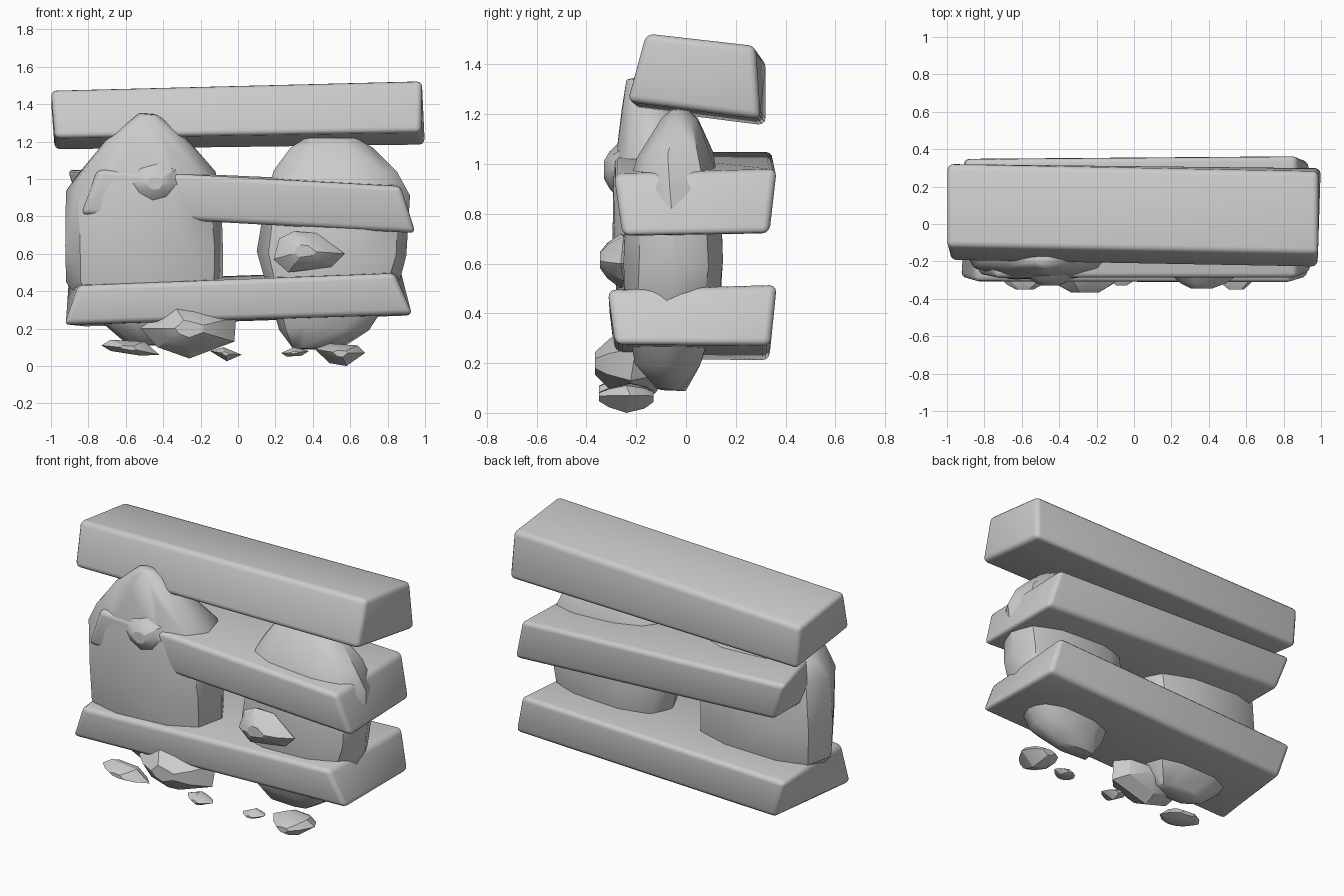
import bpy, bmesh, math, random

cube = bpy.data.objects.get("Cube")
if cube:
    bpy.data.objects.remove(cube, do_unlink=True)

stone_grey = bpy.data.materials.new("stone_grey")
stone_grey.use_nodes = True
GREY = (0.6, 0.6, 0.6, 1)
stone_grey.diffuse_color = GREY
stone_grey.node_tree.nodes["Principled BSDF"].inputs["Base Color"].default_value = GREY


def finish(name, bm, angle):
    bmesh.ops.recalc_face_normals(bm, faces=bm.faces)
    mesh = bpy.data.meshes.new(name)
    bm.to_mesh(mesh)
    bm.free()
    mesh.materials.append(stone_grey)
    obj = bpy.data.objects.new(name, mesh)
    bpy.context.collection.objects.link(obj)
    bpy.ops.object.select_all(action="DESELECT")
    obj.select_set(True)
    bpy.context.view_layer.objects.active = obj
    bpy.ops.object.shade_smooth_by_angle(angle=math.radians(angle))
    return obj


def hull(name, points, angle=30):
    bm = bmesh.new()
    for p in points:
        bm.verts.new(p)
    res = bmesh.ops.convex_hull(bm, input=bm.verts)
    loose = {v for v in res["geom_interior"] + res["geom_unused"]
             if isinstance(v, bmesh.types.BMVert)}
    bmesh.ops.delete(bm, geom=list(loose), context="VERTS")
    return finish(name, bm, angle)


def beam(name, left, right):
    """Slab between two end quads: front bottom, front top, back top, back bottom."""
    bm = bmesh.new()
    a = [bm.verts.new(p) for p in left]
    b = [bm.verts.new(p) for p in right]
    bm.faces.new(a)
    bm.faces.new(b[::-1])
    for i in range(4):
        j = (i + 1) % 4
        bm.faces.new((a[i], b[i], b[j], a[j]))
    bmesh.ops.recalc_face_normals(bm, faces=bm.faces)
    bmesh.ops.bevel(bm, geom=bm.edges[:], offset=0.03, segments=3,
                    profile=0.5, affect="EDGES")
    return finish(name, bm, 40)


def boulder(name, rings, seed):
    """Faceted boulder from levels of z, x range and y range."""
    rng = random.Random(seed)
    pts = []
    for z, x0, x1, y0, y1 in rings:
        turn = rng.uniform(-0.15, 0.15)
        for k in range(10):
            t = math.tau * k / 10 + turn
            c, s = math.cos(t), math.sin(t)
            c = math.copysign(abs(c) ** 0.75, c)
            s = math.copysign(abs(s) ** 0.75, s)
            pts.append(((x0 + x1) / 2 + c * (x1 - x0) / 2,
                        (y0 + y1) / 2 + s * (y1 - y0) / 2,
                        z + rng.uniform(-0.015, 0.015)))
    return hull(name, pts, 35)


def rock(name, outline, front, back):
    """Small stone: front outline at mid depth, shrunk towards front and back."""
    cx = sum(p[0] for p in outline) / len(outline)
    cz = sum(p[1] for p in outline) / len(outline)
    mid, half = (front + back) / 2, (back - front) / 2
    pts = []
    for depth, size in ((-1, 0.3), (-0.65, 0.65), (0, 1), (0.65, 0.75), (1, 0.35)):
        for i, (x, z) in enumerate(outline):
            wobble = 0.15 * half * (i % 2) * (1 - abs(depth))
            pts.append((cx + (x - cx) * size, mid + depth * half + wobble,
                        cz + (z - cz) * size))
    return hull(name, pts, 25)


# Three stacked slabs
beam("top_beam",
     [(-0.98, -0.2, 1.22), (-1, -0.12, 1.475), (-1, 0.32, 1.42), (-0.98, 0.32, 1.155)],
     [(0.98, -0.235, 1.25), (0.985, -0.16, 1.525), (0.985, 0.28, 1.475), (1, 0.3, 1.18)])
beam("middle_beam",
     [(-0.84, -0.27, 0.81), (-0.74, -0.29, 1.05), (-0.92, 0.35, 1.05), (-0.83, 0.33, 0.81)],
     [(0.95, -0.255, 0.71), (0.87, -0.29, 0.96), (0.87, 0.365, 0.98), (0.94, 0.335, 0.72)])
beam("bottom_beam",
     [(-0.935, -0.285, 0.22), (-0.85, -0.31, 0.43), (-0.92, 0.35, 0.45), (-0.84, 0.335, 0.21)],
     [(0.935, -0.285, 0.275), (0.835, -0.315, 0.495), (0.87, 0.365, 0.515), (0.93, 0.34, 0.27)])

# Two upright boulders
boulder("left_boulder", [
    (0.12, -0.58, -0.25, -0.16, -0.02), (0.24, -0.75, -0.16, -0.24, 0.07),
    (0.44, -0.92, -0.08, -0.28, 0.14), (0.65, -0.925, -0.08, -0.3, 0.15),
    (0.93, -0.92, -0.09, -0.3, 0.13), (1.03, -0.86, -0.12, -0.285, 0.1),
    (1.21, -0.71, -0.28, -0.26, -0.02), (1.335, -0.53, -0.43, -0.24, -0.17)], 3)
boulder("right_boulder", [
    (0.1, 0.28, 0.56, -0.12, 0), (0.2, 0.22, 0.7, -0.21, 0.06),
    (0.42, 0.16, 0.86, -0.25, 0.14), (0.6, 0.1, 0.9, -0.26, 0.155),
    (0.9, 0.15, 0.92, -0.24, 0.145), (1.04, 0.19, 0.85, -0.2, 0.11),
    (1.17, 0.28, 0.72, -0.1, 0.05), (1.22, 0.36, 0.64, -0.06, 0)], 8)

# Stones lodged against the front
rock("upper_stone", [(-0.59, 0.98), (-0.54, 1.07), (-0.43, 1.09), (-0.32, 1.06),
                     (-0.3, 0.97), (-0.36, 0.88), (-0.46, 0.86), (-0.56, 0.91)], -0.33, -0.2)
rock("side_stone", [(0.19, 0.57), (0.22, 0.68), (0.3, 0.72), (0.42, 0.71),
                    (0.57, 0.6), (0.5, 0.53), (0.27, 0.5)], -0.345, -0.18)
rock("lower_stone", [(-0.52, 0.2), (-0.36, 0.35), (-0.22, 0.32), (-0.01, 0.26),
                     (-0.02, 0.13), (-0.26, 0.04), (-0.43, 0.1)], -0.365, -0.08)

# Pebbles near the ground
rock("pebble_a", [(-0.73, 0.11), (-0.68, 0.14), (-0.5, 0.13), (-0.42, 0.06),
                  (-0.52, 0.055), (-0.68, 0.08)], -0.35, -0.2)
rock("pebble_b", [(-0.15, 0.08), (-0.08, 0.1), (0.02, 0.06), (-0.06, 0.025)], -0.33, -0.22)
rock("pebble_c", [(0.23, 0.07), (0.3, 0.1), (0.38, 0.08), (0.34, 0.055), (0.26, 0.05)],
     -0.33, -0.23)
rock("pebble_d", [(0.41, 0.09), (0.49, 0.12), (0.64, 0.11), (0.68, 0.07),
                  (0.58, 0), (0.49, 0.015)], -0.35, -0.13)
